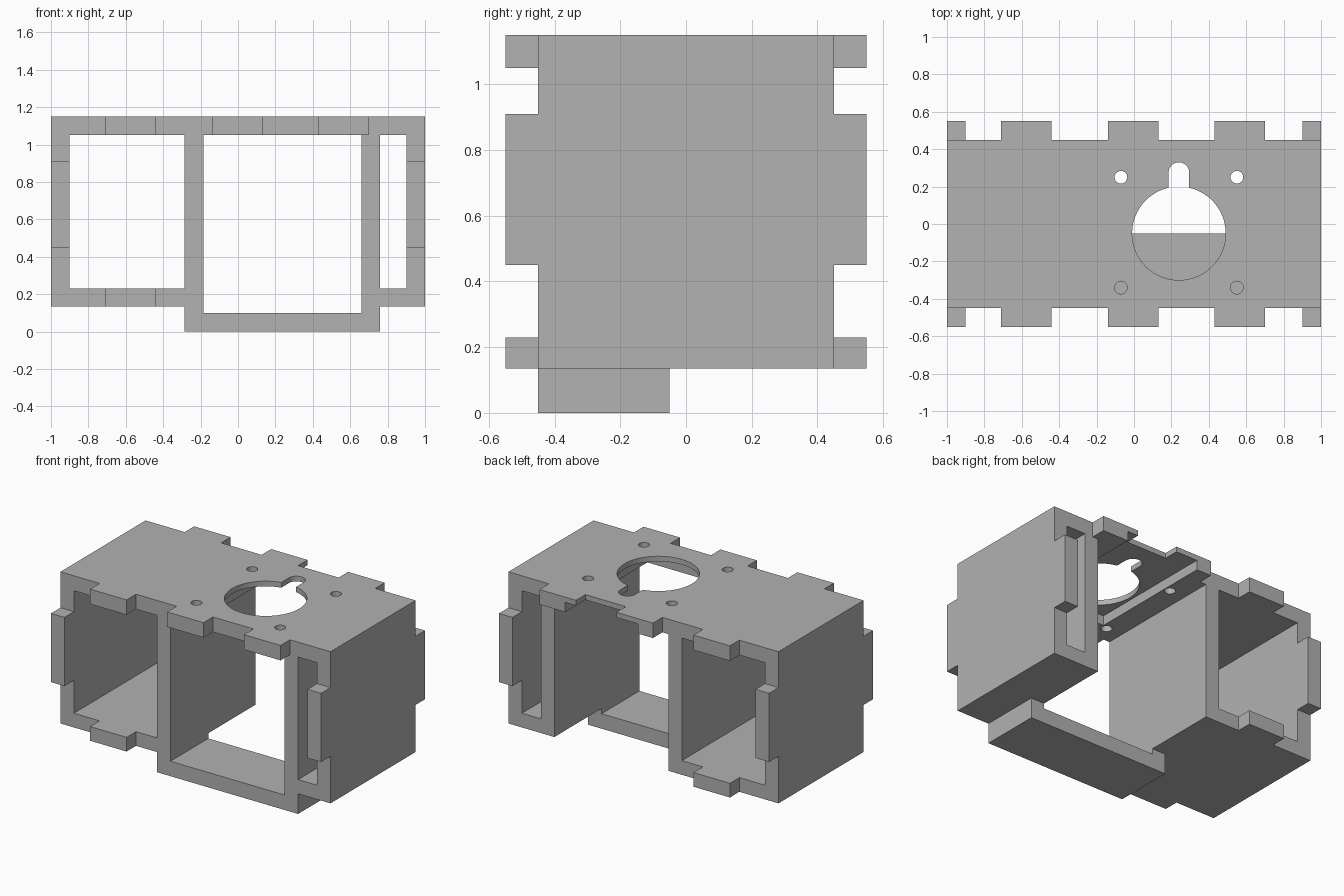
import bpy, bmesh, math

cube = bpy.data.objects.get("Cube")
if cube:
    bpy.data.objects.remove(cube, do_unlink=True)

grey = bpy.data.materials.new("plain_grey")
grey.use_nodes = True
COLOUR = (0.445, 0.445, 0.445, 1)
grey.diffuse_color = COLOUR
grey.node_tree.nodes["Principled BSDF"].inputs["Base Color"].default_value = COLOUR

DEPTH, TAB = 0.45, 0.55       # half depth of the body and of the tabs
BASE, ROOF, TOP = 0.135, 1.05, 1.15
CUT_Y = -0.05                 # back edge of the low cradle


def prism(name, outline, lo, hi, along="z"):
    """Extrude an outline of (u, y) points along z (u = x) or along x (u = z)."""
    bm = bmesh.new()
    place = (lambda u, y, w: (u, y, w)) if along == "z" else (lambda u, y, w: (w, y, u))
    face = bm.faces.new([bm.verts.new(place(u, y, lo)) for u, y in outline])
    new = bmesh.ops.extrude_face_region(bm, geom=[face])["geom"]
    shift = place(0, 0, hi - lo)
    bmesh.ops.translate(bm, vec=shift, verts=[g for g in new if isinstance(g, bmesh.types.BMVert)])
    bmesh.ops.recalc_face_normals(bm, faces=bm.faces)
    mesh = bpy.data.meshes.new(name)
    bm.to_mesh(mesh)
    bm.free()
    mesh.materials.append(grey)
    obj = bpy.data.objects.new(name, mesh)
    bpy.context.collection.objects.link(obj)
    return obj


def tabbed(lo, hi, tabs=()):
    """Plate outline with matching tabs on its front and back edges."""
    edge = [(lo, DEPTH)]
    for a, b in tabs:
        edge += [(a, DEPTH), (a, TAB), (b, TAB), (b, DEPTH)]
    edge.append((hi, DEPTH))
    return [(u, -y) for u, y in edge] + edge[::-1]


def rect(u0, u1, y0, y1):
    return [(u0, y0), (u1, y0), (u1, y1), (u0, y1)]


def arc(cx, cy, r, start, end, steps):
    angles = [start + (end - start) * i / steps for i in range(steps + 1)]
    return [(cx + r * math.cos(a), cy + r * math.sin(a)) for a in angles]


def cut(target, cutter):
    mod = target.modifiers.new("cut", "BOOLEAN")
    mod.operation, mod.solver, mod.object = "DIFFERENCE", "EXACT", cutter
    bpy.context.view_layer.objects.active = target
    bpy.ops.object.modifier_apply(modifier=mod.name)
    bpy.data.objects.remove(cutter, do_unlink=True)


# Top plate with three tabs per long edge
top = prism("top_plate", tabbed(-1, 1, [(-0.71, -0.44), (-0.14, 0.13), (0.43, 0.70)]), ROOF, TOP)

# Shallow pocket under the top plate, open at the back
CX, CY = 0.24, -0.05
cut(top, prism("pocket_cutter", rect(CX - 0.27, CX + 0.27, CY - 0.27, 0.7), 1.0, 1.115))

# Keyhole: large circle with a round-ended slot behind it
gap = math.asin(0.055 / 0.25)
keyhole = arc(CX, CY, 0.25, math.pi / 2 + gap, 2.5 * math.pi - gap, 72)
keyhole += arc(CX, 0.275, 0.055, 0, math.pi, 20)
cut(top, prism("keyhole_cutter", keyhole, 1.0, 1.2))

# Four screw holes around the keyhole
for x in (CX - 0.31, CX + 0.31):
    for y in (-0.34, 0.25):
        cut(top, prism("screw_cutter", arc(x, y, 0.034, 0, 2 * math.pi, 32)[:-1], 1.0, 1.2))

bpy.ops.object.select_all(action="DESELECT")
top.select_set(True)
bpy.context.view_layer.objects.active = top
bpy.ops.object.shade_smooth_by_angle()

# Outer side walls with a tab front and back
wall = tabbed(BASE, ROOF, [(0.45, 0.91)])
prism("right_wall", wall, -1, -0.9, "x")
prism("left_wall", wall, 0.9, 1, "x")

# Inner walls, reaching down to the cradle at the front
inner = [(0, -DEPTH), (ROOF, -DEPTH), (ROOF, DEPTH), (BASE, DEPTH), (BASE, CUT_Y), (0, CUT_Y)]
prism("right_inner_wall", inner, -0.285, -0.185, "x")
prism("left_inner_wall", inner, 0.66, 0.76, "x")

# Floors of the two side bays and of the cradle
prism("right_floor", tabbed(-0.9, -0.285, [(-0.71, -0.44)]), BASE, 0.23)
prism("left_floor", tabbed(0.76, 0.9), BASE, 0.23)
prism("cradle_floor", rect(-0.185, 0.66, -DEPTH, CUT_Y), 0, 0.1)
